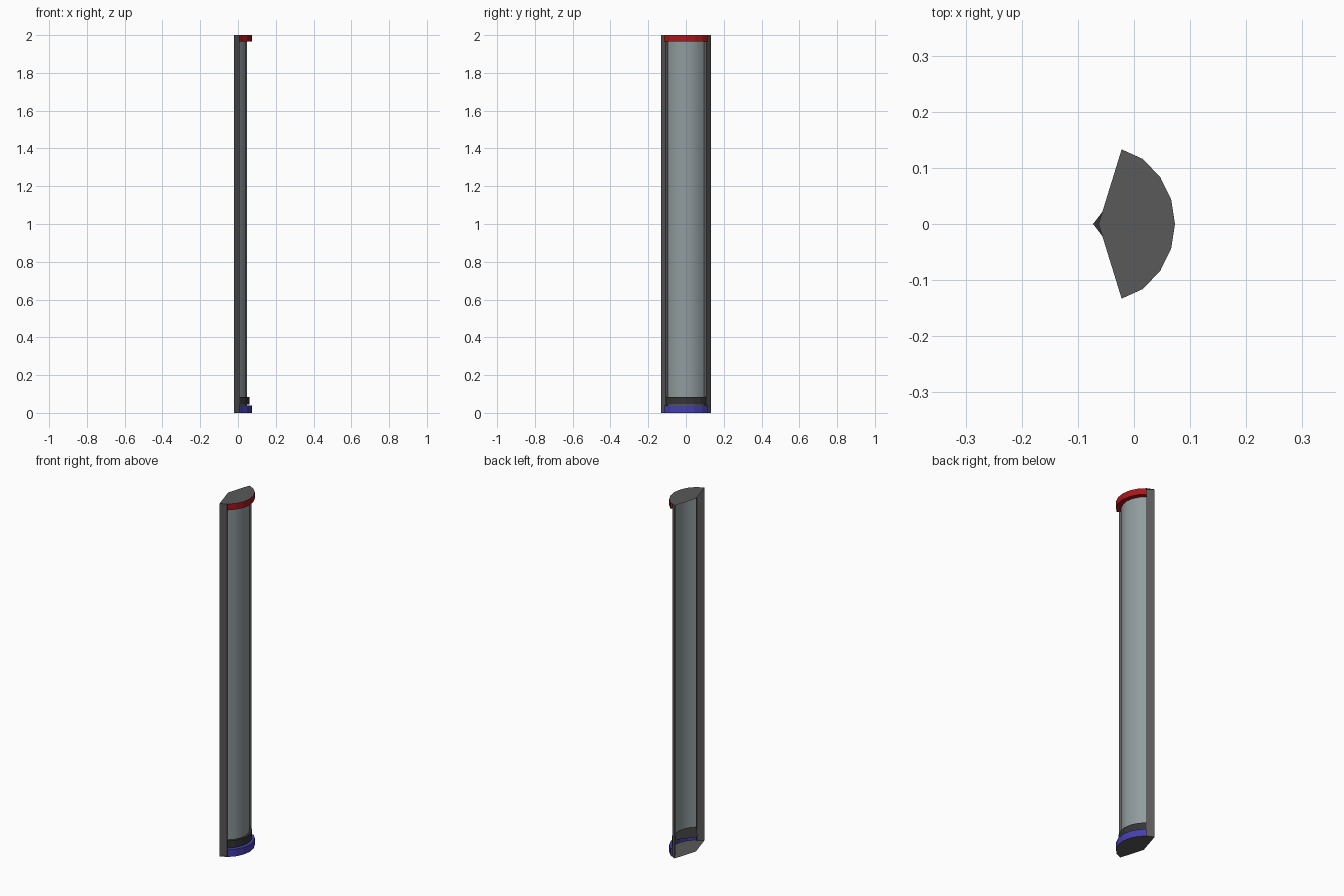
import bpy, math

if "Cube" in bpy.data.objects:
    bpy.data.objects.remove(bpy.data.objects["Cube"])

CX = -0.073          # centre of all the arcs
HALF = 52.5          # half angle of the curved front
R_RING, R_BAND, R_GLASS = 0.146, 0.133, 0.12


def material(name, rgb):
    m = bpy.data.materials.new(name)
    m.diffuse_color = (*rgb, 1)
    m.use_nodes = True
    m.node_tree.nodes["Principled BSDF"].inputs["Base Color"].default_value = m.diffuse_color
    return m


def arc(r, half=HALF, n=6):
    angles = [math.radians(-half + 2 * half * i / n) for i in range(n + 1)]
    return [(CX + r * math.cos(a), r * math.sin(a)) for a in angles]


def make(name, verts, faces, mat, smooth=False):
    me = bpy.data.meshes.new(name)
    me.from_pydata(verts, [], faces)
    me.materials.append(mat)
    ob = bpy.data.objects.new(name, me)
    bpy.context.collection.objects.link(ob)
    for p in me.polygons:
        p.use_smooth = smooth
    return ob


def strip(name, levels, mat, smooth=False):
    """Skin between successive (outline, z) levels with equal point counts."""
    n = len(levels[0][0])
    verts = [(x, y, z) for pts, z in levels for x, y in pts]
    faces = [(k * n + i, k * n + i + 1, (k + 1) * n + i + 1, (k + 1) * n + i)
             for k in range(len(levels) - 1) for i in range(n - 1)]
    return make(name, verts, faces, mat, smooth)


def sheet(name, pts, z, mat, up=True):
    idx = list(range(len(pts)))
    return make(name, [(x, y, z) for x, y in pts], [idx if up else idx[::-1]], mat)


frame = material("frame_grey", (0.1, 0.1, 0.1))
glass = material("glass_grey", (0.28, 0.33, 0.34))
black = material("band_black", (0.035, 0.035, 0.035))
red = material("ring_red", (0.4, 0.008, 0.01))
blue = material("ring_blue", (0.06, 0.05, 0.42))

# Curved glass front
g, b, r = arc(R_GLASS), arc(R_BAND), arc(R_RING)
strip("glass_front", [(g, 0.04), (g, 1.965)], glass, True)

# Coloured end rings with a ledge back to the glass
strip("bottom_ring", [(r, 0), (r, 0.04), (g, 0.04)], blue)
strip("top_ring", [(g, 1.965), (r, 1.965), (r, 2)], red)

# Black band with a solid pie-shaped top
strip("lower_band", [(g, 0.045), (b, 0.045), (b, 0.085)], black)
sheet("lower_band_top", [(CX, 0)] + b, 0.085, black)

# End plates
tip = (-0.022, 0.133)
outline = [(-0.063, 0), (tip[0], -tip[1])] + r + [tip]
sheet("bottom_plate", outline, 0, frame, up=False)
sheet("top_plate", outline, 2, frame)

# Side posts and the radial ends of rings and band
for side, s in (("front", -1), ("back", 1)):
    inner = (g[-1][0], g[-1][1] * s)
    edge = (0.008, 0.108 * s)
    path = [(tip[0], tip[1] * s), edge, inner]
    if s > 0:
        path.reverse()
    strip(side + "_post", [(path, 0), (path, 2)], frame)
    for nm, pts, z0, z1, m in (("bottom_ring", r, 0, 0.04, blue),
                               ("top_ring", r, 1.965, 2, red)):
        end = [edge, (pts[-1][0], pts[-1][1] * s)]
        if s > 0:
            end.reverse()
        strip(f"{nm}_{side}_end", [(end, z0), (end, z1)], m)
